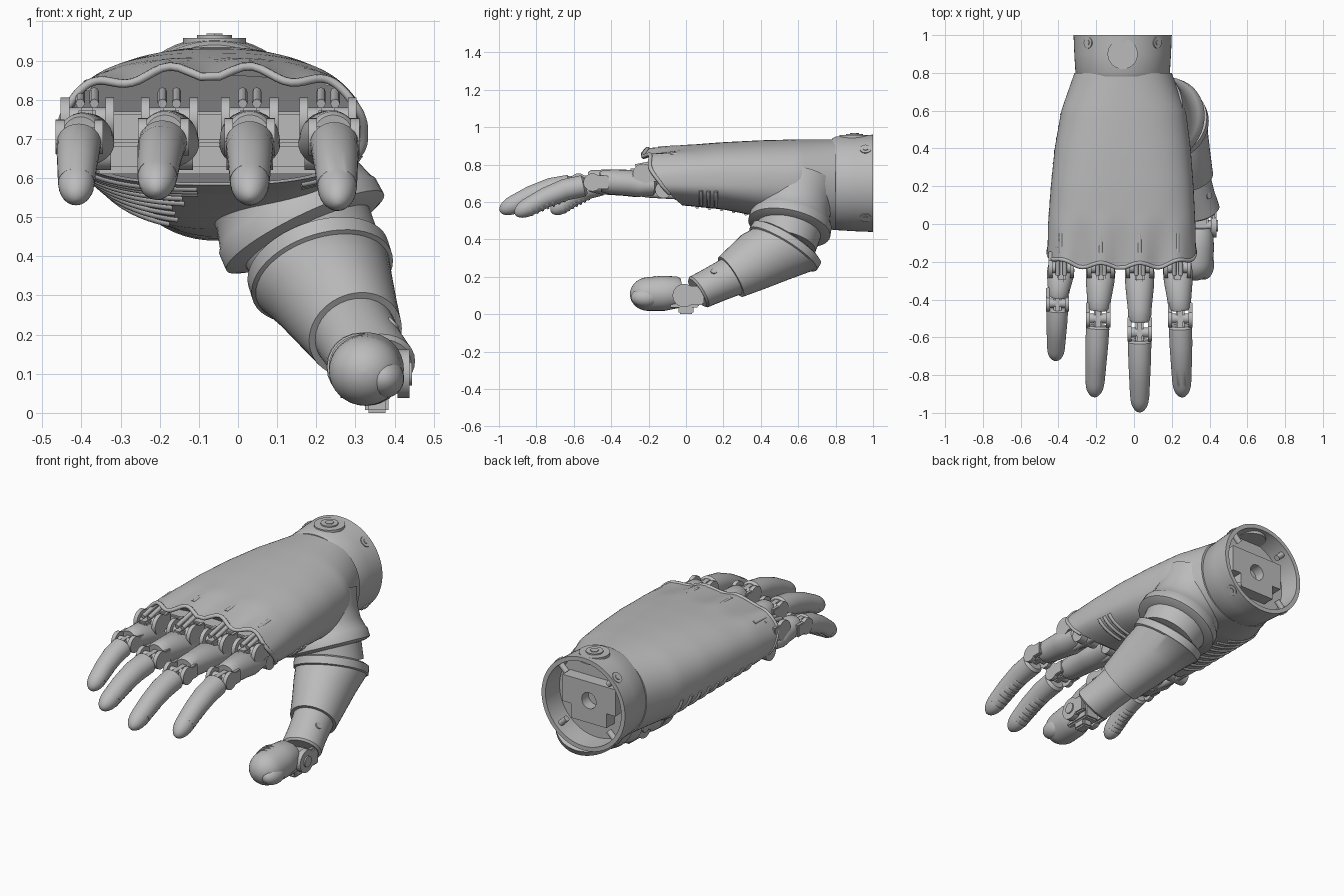
import bpy, bmesh, math
from math import sin, cos, pi, radians
from mathutils import Vector as V

cube = bpy.data.objects.get("Cube")
if cube:
    bpy.data.objects.remove(cube, do_unlink=True)

GREY = (0.5, 0.5, 0.5, 1)
grey = bpy.data.materials.new("plain_grey")
grey.use_nodes = True
grey.diffuse_color = GREY
grey.node_tree.nodes["Principled BSDF"].inputs["Base Color"].default_value = GREY


def finish(name, bm, angle=35):
    bmesh.ops.recalc_face_normals(bm, faces=bm.faces)
    me = bpy.data.meshes.new(name)
    bm.to_mesh(me)
    bm.free()
    for p in me.polygons:
        p.use_smooth = angle > 0
    me.set_sharp_from_angle(angle=radians(angle))
    me.materials.append(grey)
    ob = bpy.data.objects.new(name, me)
    bpy.context.collection.objects.link(ob)
    return ob


def skin(name, rings, angle=35):
    """Join rings of points into a capped surface."""
    bm = bmesh.new()
    loops = [[bm.verts.new(p) for p in ring] for ring in rings]
    n = len(loops[0])
    for a, b in zip(loops, loops[1:]):
        for i in range(n):
            bm.faces.new((a[i], a[(i + 1) % n], b[(i + 1) % n], b[i]))
    bm.faces.new(loops[0])
    bm.faces.new(loops[-1])
    return finish(name, bm, angle)


def loft(name, stations, normal=None, n=32):
    """Stations are (centre, x radius, other radius[, normal])."""
    rings = []
    for i, s in enumerate(stations):
        lo, hi = stations[max(i - 1, 0)][0], stations[min(i + 1, len(stations) - 1)][0]
        t = V(s[3] if len(s) > 3 else normal or V(hi) - V(lo)).normalized()
        u = (V((1, 0, 0)) - t * t.x).normalized()
        w = u.cross(t)
        rings.append([V(s[0]) + u * s[1] * cos(k * 2 * pi / n) + w * s[2] * sin(k * 2 * pi / n)
                      for k in range(n)])
    return skin(name, rings)


def dome(c, direction, depth, rx, rz):
    d = V(direction).normalized()
    return [(V(c) + d * depth * sin(radians(a)), rx * cos(radians(a)), rz * cos(radians(a)), d)
            for a in range(0, 89, 11)]


def cyl(name, c, axis, r, depth, n=24):
    bm = bmesh.new()
    bmesh.ops.create_cone(bm, cap_ends=True, segments=n, radius1=r, radius2=r, depth=depth)
    ob = finish(name, bm)
    ob.location = c
    ob.rotation_euler = V(axis).to_track_quat('Z', 'Y').to_euler()
    return ob


def box(name, c, size, bevel=0.008):
    bm = bmesh.new()
    bmesh.ops.create_cube(bm, size=1)
    bmesh.ops.scale(bm, vec=size, verts=bm.verts)
    if bevel:
        bmesh.ops.bevel(bm, geom=bm.edges[:], offset=bevel, segments=2, affect='EDGES')
    ob = finish(name, bm, 35 if bevel else 0)
    ob.location = c
    return ob


def ball(name, c, size, tilt=0, turn=0):
    bm = bmesh.new()
    bmesh.ops.create_uvsphere(bm, u_segments=24, v_segments=14, radius=1)
    bmesh.ops.scale(bm, vec=size, verts=bm.verts)
    ob = finish(name, bm)
    ob.location = c
    ob.rotation_euler = (tilt, turn, 0)
    return ob


def tube(name, points, r):
    cu = bpy.data.curves.new(name, 'CURVE')
    cu.dimensions = '3D'
    cu.bevel_depth, cu.bevel_resolution, cu.use_fill_caps = r, 2, True
    sp = cu.splines.new('POLY')
    sp.points.add(len(points) - 1)
    for p, q in zip(sp.points, points):
        p.co = (*q, 1)
    tmp = bpy.data.objects.new(name, cu)
    bm = bmesh.new()
    bpy.context.collection.objects.link(tmp)
    dg = bpy.context.evaluated_depsgraph_get()
    bm.from_mesh(tmp.evaluated_get(dg).to_mesh())
    bpy.data.objects.remove(tmp, do_unlink=True)
    return finish(name, bm, 60)


# Palm shell: rows of y, left x, right x, top, bottom
ROWS = [(0.8, -.315, .2, .935, .45), (0.6, -.385, .275, .935, .47), (0.4, -.42, .3, .93, .52),
        (0.2, -.44, .315, .92, .56), (0, -.455, .325, .905, .58), (-.26, -.46, .33, .868, .6)]
MID = 0.71


def profile(y):
    for a, b in zip(ROWS, ROWS[1:]):
        if y >= b[0]:
            break
    f = (a[0] - y) / (a[0] - b[0])
    return [p + (q - p) * f for p, q in zip(a[1:], b[1:])]


def wave(x):
    return cos(2 * pi * (x - 0.03) / 0.205)


def shell(a, y, k=1.0):
    x0, x1, top, bottom = profile(y)
    e = 2 / (2.1 + 0.5 * min(1, (0.8 - y) / 0.6))
    c, s = cos(a), sin(a)
    x = (x0 + x1) / 2 + k * (x1 - x0) / 2 * math.copysign(abs(c) ** e, c)
    z = MID + k * ((top - MID) if s > 0 else (MID - bottom)) * math.copysign(abs(s) ** e, s)
    if s > 0:
        z += 0.014 * wave(x) * min(1, s * 2) * max(0, min(1, (0.05 - y) / 0.25))
    return V((x, y, z))


def front(a):
    s = sin(a)
    if s < 0:
        return -0.14 - 0.12 * s
    return -0.14 - 0.08 * s ** 0.6 + 0.014 * wave(shell(a, -0.2).x) * min(1, s * 2)


ANGLES = [2 * pi * i / 96 for i in range(96)]
rings = [[shell(a, 0.8 + (front(a) - 0.8) * t / 30) for a in ANGLES] for t in range(31)]
for inset, back in ((0.95, 0), (0.94, 0.1)):
    rings.append([shell(a, front(a) + back, inset) for a in ANGLES])
skin("palm_shell", rings, 40)
tube("shell_lip", [shell(radians(a), front(radians(a)), 0.985) for a in range(-25, 206, 3)], 0.011)
box("knuckle_bar", (-0.065, -0.06, 0.73), (0.7, 0.15, 0.08))
box("lower_palm_plate", (-0.065, -0.03, 0.655), (0.62, 0.1, 0.09), 0.02)
for i in range(9):
    y = 0.06 + i * 0.065
    tube("grip_rib", [shell(radians(a), y) for a in range(192, 272 - 2 * i, 5)], 0.01)
for i in range(3):
    tube("side_rib", [shell(radians(a), 0.08 + i * 0.04) for a in range(300, 350, 5)], 0.01)

# Wrist cuff, open at the back
CX, CZ = -0.06, 0.7
loft("wrist_cuff", [((CX, y, CZ), r, r) for y, r in
                    ((0.78, .24), (0.8, .25), (0.9, .256), (1, .26), (1, .236), (0.88, .232))],
     normal=(0, 1, 0), n=64)
plate = box("mount_plate", (CX, 0.91, CZ + 0.03), (0.33, 0.08, 0.15), 0)
hole = cyl("mount_hole_cutter", (CX, 0.94, CZ), (0, 1, 0), 0.045, 0.1)
tab = box("mount_tab", (CX, 0.91, CZ - 0.085), (0.22, 0.08, 0.081), 0)
hole.hide_render = True
hole.hide_set(True)
for ob in (plate, tab):
    cut = ob.modifiers.new("hole", 'BOOLEAN')
    cut.object = hole
for a in (45, 135, 225, 315):
    d = V((cos(radians(a)), 0, sin(radians(a))))
    hub = V((CX, 0.96, CZ))
    cyl("cuff_screw_ring", hub + d * 0.252, d, 0.03, 0.02)
    cyl("cuff_screw", hub + d * 0.256, d, 0.015, 0.02, 6)
    cyl("cuff_peg", hub + d * 0.215, d, 0.016, 0.06)
cyl("button_base", (CX, 0.9, 0.938), (0, 0, 1), 0.08, 0.04, 32)
cyl("button", (CX, 0.9, 0.945), (0, 0, 1), 0.045, 0.04, 32)
cyl("button_cap", (CX, 0.9, 0.951), (0, 0, 1), 0.024, 0.035, 6)


def hinge(name, c, w, r):
    """Two side lugs, a pin and a middle link."""
    for s in (-1, 1):
        cyl(name + "_lug", V(c) + V((s * w, 0, 0)), (1, 0, 0), r, 0.022)
        box(name + "_arm", V(c) + V((s * w, 0.04, 0)), (0.022, 0.09, r * 1.5), 0.004)
    cyl(name + "_pin", c, (1, 0, 0), r * 0.55, w * 2)
    box(name + "_link", c, (w * 0.8, 0.15, r * 1.1))


# Fingers: name, root x, joint x and y, tip x, y and z, size
for name, rx, jx, jy, tx, ty, tz, k in (
        ("little", -.385, -.405, -.42, -.415, -.72, .54, .92),
        ("ring", -.175, -.19, -.5, -.21, -.915, .56, 1),
        ("middle", .03, .03, -.575, .03, -.995, .545, 1),
        ("index", .23, .245, -.5, .255, -.915, .53, 1)):
    root, joint, tip = V((rx, -0.22, 0.745)), V((jx, jy, 0.705)), V((tx, ty, tz))
    hinge(name + "_knuckle", root + V((0, -0.01, 0.005)), 0.062 * k, 0.055)
    cyl(name + "_knuckle_drum", (rx, -0.12, 0.665), (1, 0, 0), 0.045, 0.12)
    tube(name + "_tendon_link", [(rx, -0.03, 0.635), (rx, -0.2, 0.645), (rx, -0.3, 0.66)], 0.022)
    for s in (-1, 1):
        tube(name + "_top_link", [(rx + s * .018, -0.12, 0.82), (rx + s * .018, -0.27, 0.79)], 0.012)
    run = joint - root
    loft(name + "_proximal", [(root + run * f + V((0, 0, dz)), w * k, h * k) for f, w, h, dz in
                              ((-.22, .045, .035, -.07), (-.17, .07, .052, -.066),
                               (.12, .078, .062, -.052), (.3, .076, .07, -.03),
                               (.65, .063, .066, -.012), (.82, .06, .058, 0), (.84, .05, .05, 0))])
    hinge(name + "_joint", joint, 0.054 * k, 0.048 * k)
    run = tip - joint
    path = [(joint + run * f + V((0, 0, up)), w * k, h * k) for f, w, h, up in
            ((.09, .048, .045, 0), (.12, .062, .058, .002), (.35, .06, .058, .022),
             (.6, .055, .054, .024), (.8, .051, .05, .014))]
    slope = V((run.x, run.y, run.z * 1.3))
    base = path[-1][0]
    path += dome(base, slope, (tip.y - base.y) / slope.normalized().y, .05 * k, .05 * k)
    loft(name + "_distal", path)
    ball(name + "_nail", tip + V((0, 0.058, 0.034)), (0.044 * k, 0.06, 0.034), 0.5)
    for i in range(7):
        c = joint + run * (0.4 + i * 0.07) + V((0, 0, 0.01))
        cyl(name + "_pad_rib", c, run, 0.049 * k, 0.011)
    # Raised bar on the shell behind each finger
    x0, x1, top, _ = profile(-0.1)
    u = abs(rx - (x0 + x1) / 2) / ((x1 - x0) / 2)
    z = MID + (top - MID) * (1 - u ** 2.6) ** (1 / 2.6)
    tube("shell_bar", [(rx, -0.05, z + 0.002), (rx, -0.15, z - 0.004)], 0.012)

# Thumb mount: swollen base and tilted flange
N1 = V((0.43, -0.2, -0.88)).normalized()
F1 = V((0.165, 0.555, 0.475))
loft("thumb_base", [(F1 + N1 * t, r, r) for t, r in
                    ((-.25, .22), (-.16, .2), (-.09, .2), (-.04, .215), (-.03, .222), (.015, .224),
                     (.025, .2), (.03, .175), (.12, .165))], normal=N1, n=48)

# Thumb sleeve, neck and joint
N2, N3 = V((0.25, -0.5, -0.8)).normalized(), V((0.24, -0.83, -0.51))
C2, C3, C4 = V((0.21, 0.53, 0.365)), V((0.3, 0.24, 0.2)), V((0.35, 0.06, 0.115))
loft("thumb_sleeve", [(C2 - N2 * .03, .17, .19, N2), (C2 - N2 * .02, .187, .212, N2),
                      (C2 + N2 * .02, .187, .212, N2), (C2 + N2 * .025, .177, .2, N2),
                      (C2.lerp(C3, .35), .158, .176, N2.lerp(N3, .35)),
                      (C2.lerp(C3, .7), .138, .147, N2.lerp(N3, .7)),
                      (C3, .122, .125, N3), (C3, .106, .108, N3)], n=48)
loft("thumb_neck", [(C3.lerp(C4, f), w, r, N3) for f, w, r in
                    ((-.2, .106, .108), (0, .106, .108), (.5, .103, .1), (.95, .108, .095),
                     (1, .095, .085))])
for s in (-1, 1):
    cyl("thumb_lug", C4 + V((s * .073, -0.07, -0.015)), (1, 0, 0), 0.062, 0.03)
    box("thumb_arm", C4 + V((s * .073, -0.02, -0.015)), (0.03, 0.11, 0.1))
cyl("thumb_pin", C4 + V((0, -0.07, -0.015)), (1, 0, 0), 0.03, 0.19)
box("thumb_link", C4 + V((0, -0.07, -0.03)), (0.09, 0.16, 0.1))
box("thumb_stop", C4 + V((0.005, -0.06, -0.09)), (0.06, 0.08, 0.05))
cyl("thumb_neck_screw", C3.lerp(C4, .5) + V((0.068, 0, 0.068)), (0.7, 0, 0.7), 0.018, 0.02)

# Thumb tip with nail and grip ribs
end = V((0.325, -0.2, 0.108))
loft("thumb_tip", [((.335, -.02, .12), .07, .07), ((.335, -.04, .118), .084, .084),
                   ((.33, -.12, .112), .094, .094)] + dome(end, (-0.05, -1, -0.05), 0.1, .093, .09))
ball("thumb_nail", end + V((0.045, -0.015, -0.018)), (0.055, 0.08, 0.052), 0, 0.4)
for i in range(5):
    c = end + V((-0.012, 0.06 - i * 0.025, 0.01))
    cyl("thumb_rib", c, (0.1, 1, 0), 0.087 - 0.003 * i * i / 2, 0.01)
